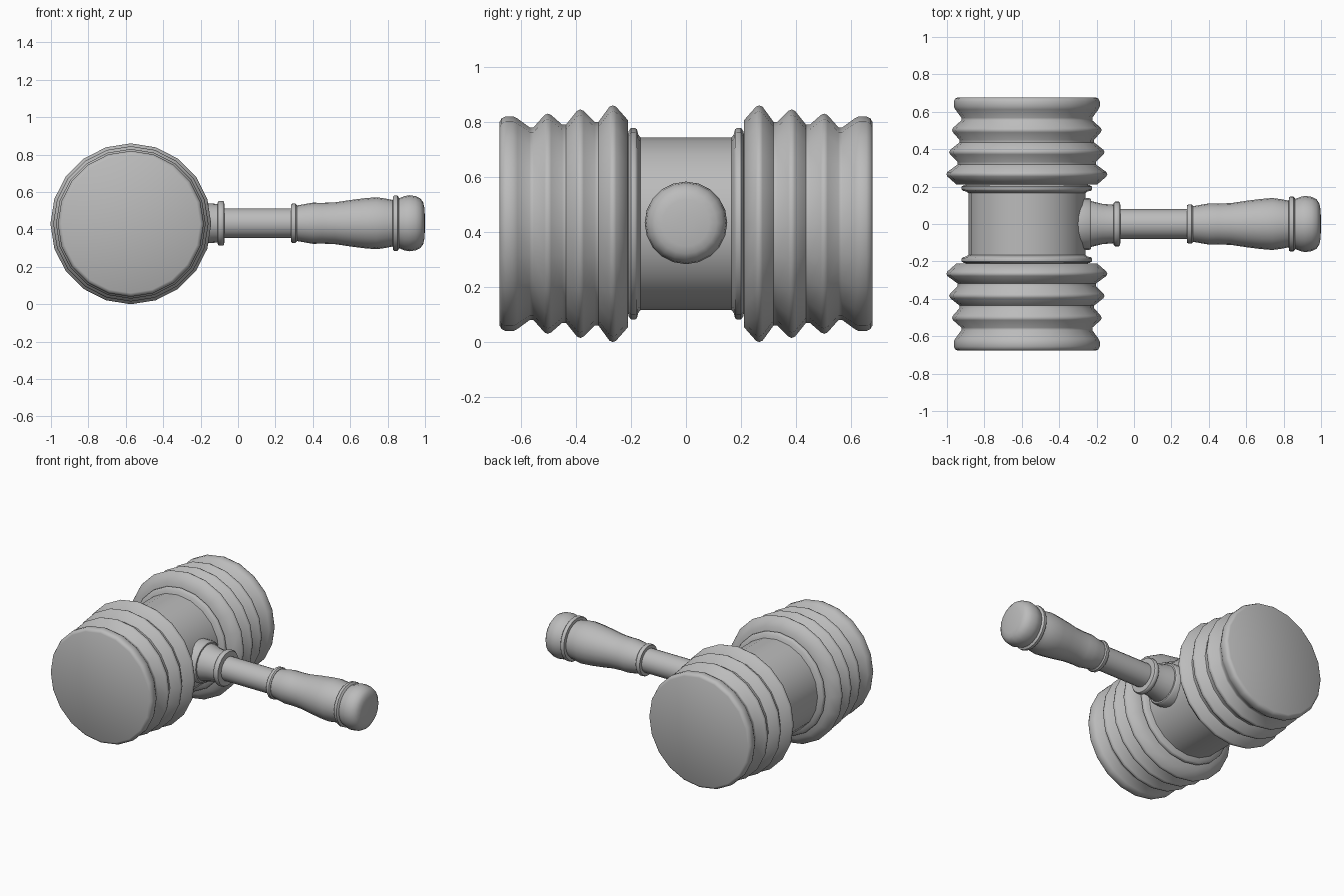
import bpy, bmesh, math
from mathutils import Matrix

if "Cube" in bpy.data.objects:
    bpy.data.objects.remove(bpy.data.objects["Cube"], do_unlink=True)

SIDES = 20
HEAD_X, AXIS_Z = -0.573, 0.43

grey = bpy.data.materials.new("plain grey")
grey.use_nodes = True
grey.diffuse_color = (0.5, 0.5, 0.5, 1)
grey.node_tree.nodes["Principled BSDF"].inputs["Base Color"].default_value = (0.5, 0.5, 0.5, 1)


def lathe(name, profile, axis, origin, sharp=40):
    """Turn (position, radius) pairs about the x or y axis and close both ends."""
    bm = bmesh.new()
    rings = []
    for pos, rad in profile:
        ring = []
        for i in range(SIDES):
            a = 2 * math.pi * i / SIDES
            u, v = rad * math.cos(a), rad * math.sin(a)
            ring.append(bm.verts.new((pos, u, v) if axis == "x" else (u, pos, v)))
        rings.append(ring)
    for a, b in zip(rings, rings[1:]):
        for i in range(SIDES):
            j = (i + 1) % SIDES
            bm.faces.new((a[i], a[j], b[j], b[i]))
    bm.faces.new(rings[0])
    bm.faces.new(rings[-1])
    bmesh.ops.recalc_face_normals(bm, faces=bm.faces)
    bm.transform(Matrix.Translation(origin))
    mesh = bpy.data.meshes.new(name)
    bm.to_mesh(mesh)
    bm.free()
    mesh.materials.append(grey)
    obj = bpy.data.objects.new(name, mesh)
    bpy.context.collection.objects.link(obj)
    bpy.ops.object.select_all(action="DESELECT")
    obj.select_set(True)
    bpy.context.view_layer.objects.active = obj
    bpy.ops.object.shade_smooth_by_angle(angle=math.radians(sharp))
    return obj


head = (HEAD_X, 0, AXIS_Z)
grip = (0, 0, AXIS_Z + 0.003)

# Middle of the head
lathe("barrel", [(-0.2, 0.313), (0.2, 0.313)], "y", head)

# Ribbed striking ends: three ridges growing towards the barrel
ribs = [(0.21, 0.3), (0.21, 0.375)]
for k, peak in enumerate((0.43, 0.415, 0.4)):
    y = 0.266 + 0.118 * k
    ribs += [(y - 0.01, peak - 0.004), (y + 0.01, peak - 0.004)]
    ribs[-2:] = [(y - 0.012, peak - 0.005), (y, peak), (y + 0.012, peak - 0.005)]
    valley = 0.37 - 0.01 * k
    ribs += [(y + 0.052, valley), (y + 0.066, valley)]
ribs += [(0.612, 0.382), (0.628, 0.39), (0.655, 0.39), (0.67, 0.383), (0.677, 0.37)]

collar = [(0.165, 0.313), (0.174, 0.325), (0.178, 0.343), (0.185, 0.348),
          (0.2, 0.348), (0.209, 0.335), (0.212, 0.31)]

for side, label in ((-1, "front"), (1, "back")):
    lathe(label + "_striking_end", [(side * y, r) for y, r in ribs], "y", head, 50)
    lathe(label + "_collar", [(side * y, r) for y, r in collar], "y", head, 50)

# Socket joining the handle to the barrel
lathe("handle_flange", [(-0.32, 0.14), (-0.24, 0.14), (-0.23, 0.132), (-0.228, 0.11)],
      "x", grip)
lathe("handle_socket", [(-0.25, 0.125), (-0.225, 0.122), (-0.17, 0.108), (-0.1, 0.102)],
      "x", grip)
lathe("socket_ring", [(-0.11, 0.1), (-0.108, 0.114), (-0.1, 0.12), (-0.082, 0.12),
                      (-0.074, 0.114), (-0.072, 0.078)], "x", grip)

# Slim shaft
lathe("shaft", [(-0.3, 0.08), (0.3, 0.08)], "x", grip)

# Turned grip with a ring at its start and a rounded pommel
lathe("grip_ring", [(0.282, 0.078), (0.284, 0.1), (0.29, 0.105), (0.308, 0.105),
                    (0.315, 0.098)], "x", grip)
lathe("grip", [(0.3, 0.092), (0.32, 0.096), (0.36, 0.103), (0.4, 0.11), (0.45, 0.109),
               (0.52, 0.112), (0.6, 0.124), (0.68, 0.134), (0.74, 0.139), (0.79, 0.132),
               (0.84, 0.122)], "x", grip)
lathe("pommel_ring", [(0.826, 0.12), (0.83, 0.143), (0.836, 0.148), (0.852, 0.148),
                      (0.86, 0.138), (0.866, 0.12)], "x", grip)
lathe("pommel", [(0.85, 0.13), (0.87, 0.137), (0.89, 0.145), (0.915, 0.15), (0.95, 0.145),
                 (0.975, 0.133), (0.99, 0.112), (0.996, 0.085), (1.0, 0.03)], "x", grip, 60)
